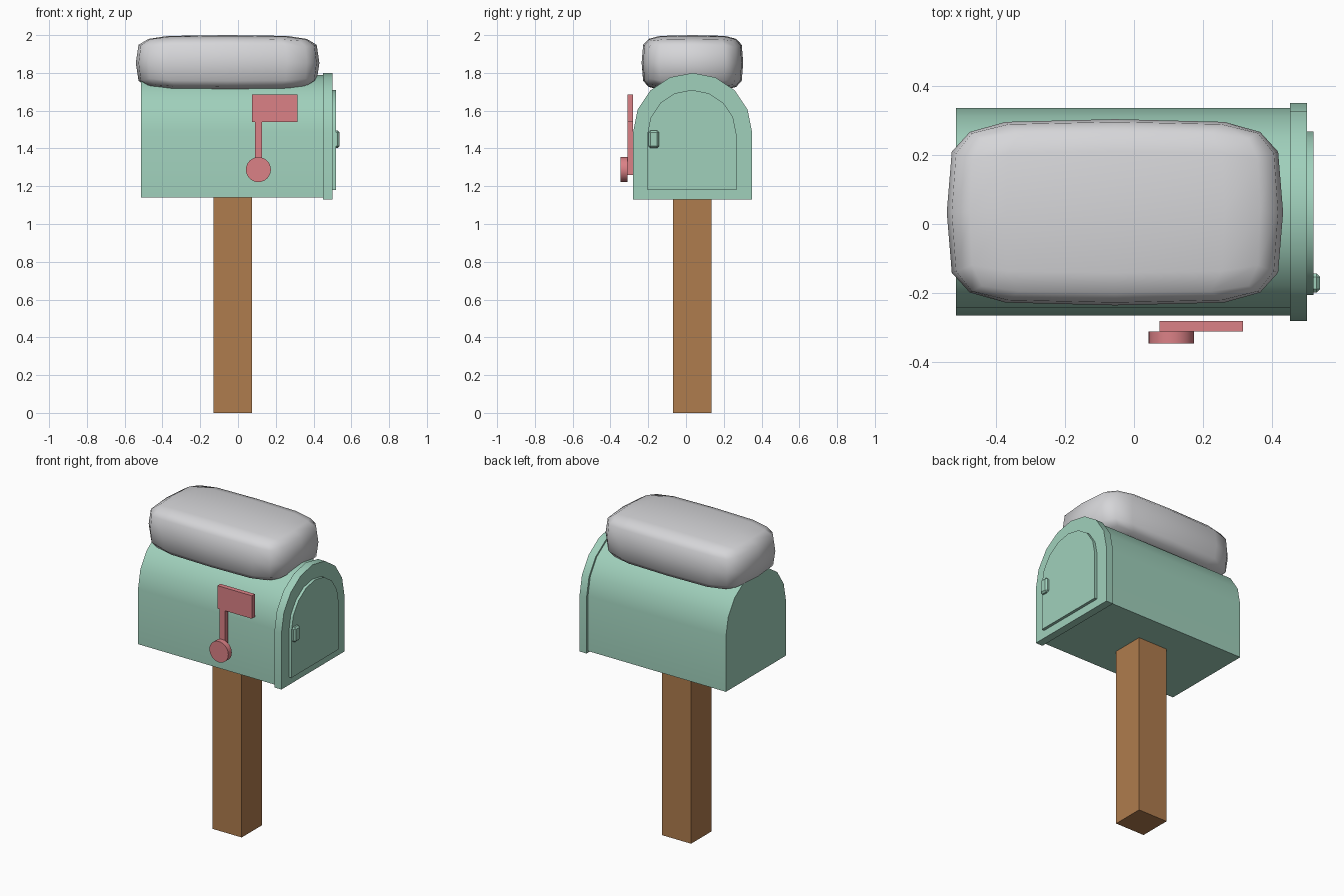
import bpy, bmesh
from math import pi, cos, sin, radians
from mathutils import Vector, Matrix

old = bpy.data.objects.get("Cube")
if old:
    bpy.data.objects.remove(old, do_unlink=True)


def make_material(name, rgb):
    mat = bpy.data.materials.new(name)
    mat.use_nodes = True
    color = (*rgb, 1)
    mat.diffuse_color = color
    mat.node_tree.nodes["Principled BSDF"].inputs["Base Color"].default_value = color
    return mat


green = make_material("mint green", (0.35, 0.63, 0.50))
red = make_material("soft red", (0.71, 0.22, 0.24))
wood = make_material("brown wood", (0.43, 0.20, 0.075))
white = make_material("snow white", (0.67, 0.67, 0.69))


def finish(name, bm, mat, smooth_angle=None):
    bmesh.ops.recalc_face_normals(bm, faces=bm.faces)
    mesh = bpy.data.meshes.new(name)
    bm.to_mesh(mesh)
    bm.free()
    mesh.materials.append(mat)
    obj = bpy.data.objects.new(name, mesh)
    bpy.context.collection.objects.link(obj)
    if smooth_angle:
        bpy.ops.object.select_all(action="DESELECT")
        obj.select_set(True)
        bpy.context.view_layer.objects.active = obj
        bpy.ops.object.shade_smooth_by_angle(angle=radians(smooth_angle))
    return obj


def box(name, low, high, mat, bevel=0):
    bm = bmesh.new()
    bmesh.ops.create_cube(bm, size=1)
    low, high = Vector(low), Vector(high)
    for v in bm.verts:
        v.co = (low + high) / 2 + v.co * (high - low)
    if bevel:
        bmesh.ops.bevel(bm, geom=bm.edges[:], offset=bevel, segments=1, affect="EDGES")
    return finish(name, bm, mat)


def arch(name, x0, x1, center_y, radius, bottom, top, mat, steps=8):
    """Round-topped slab running along x."""
    spring = top - radius
    outline = [(center_y - radius, bottom), (center_y + radius, bottom)]
    outline += [(center_y + radius * cos(pi * i / steps), spring + radius * sin(pi * i / steps))
                for i in range(steps + 1)]
    bm = bmesh.new()
    face = bm.faces.new([bm.verts.new((x0, y, z)) for y, z in outline])
    out = bmesh.ops.extrude_face_region(bm, geom=[face], use_keep_orig=True)
    moved = [g for g in out["geom"] if isinstance(g, bmesh.types.BMVert)]
    bmesh.ops.translate(bm, verts=moved, vec=(x1 - x0, 0, 0))
    return finish(name, bm, mat, 30)


# Post
box("post", (-0.13, -0.07, 0), (0.075, 0.135, 1.145), wood)

# Mailbox shell, front rim and door
arch("mailbox_body", -0.514, 0.455, 0.035, 0.30, 1.14, 1.79, green)
arch("mailbox_rim", 0.451, 0.50, 0.035, 0.315, 1.13, 1.80, green)
arch("door", 0.495, 0.518, 0.031, 0.236, 1.18, 1.71, green)
box("door_handle", (0.505, -0.198, 1.402), (0.538, -0.143, 1.495), green, 0.01)

# Signal flag with its pivot disc
box("flag_arm", (0.089, -0.311, 1.26), (0.127, -0.281, 1.56), red)
box("flag_plate", (0.074, -0.311, 1.54), (0.315, -0.281, 1.685), red)
bm = bmesh.new()
bmesh.ops.create_cone(bm, cap_ends=True, segments=32, radius1=0.066, radius2=0.066, depth=0.035,
                      matrix=Matrix.Translation((0.108, -0.328, 1.288)) @ Matrix.Rotation(pi / 2, 4, "X"))
finish("flag_pivot", bm, red, 30)

# Snow cap: a subdivided cube pushed onto a soft rounded-box surface
bm = bmesh.new()
bmesh.ops.create_cube(bm, size=2)
bmesh.ops.subdivide_edges(bm, edges=bm.edges[:], cuts=3, use_grid_fill=True)
center, half = Vector((-0.055, 0.034, 1.853)), Vector((0.486, 0.269, 0.147))
power = 4.7
for v in bm.verts:
    p = Vector([c * 1.34 if abs(c) < 0.9 else c for c in v.co])
    p /= sum(abs(c) ** power for c in p) ** (1 / power)
    v.co = center + p * half
finish("snow_cap", bm, white, 180)
